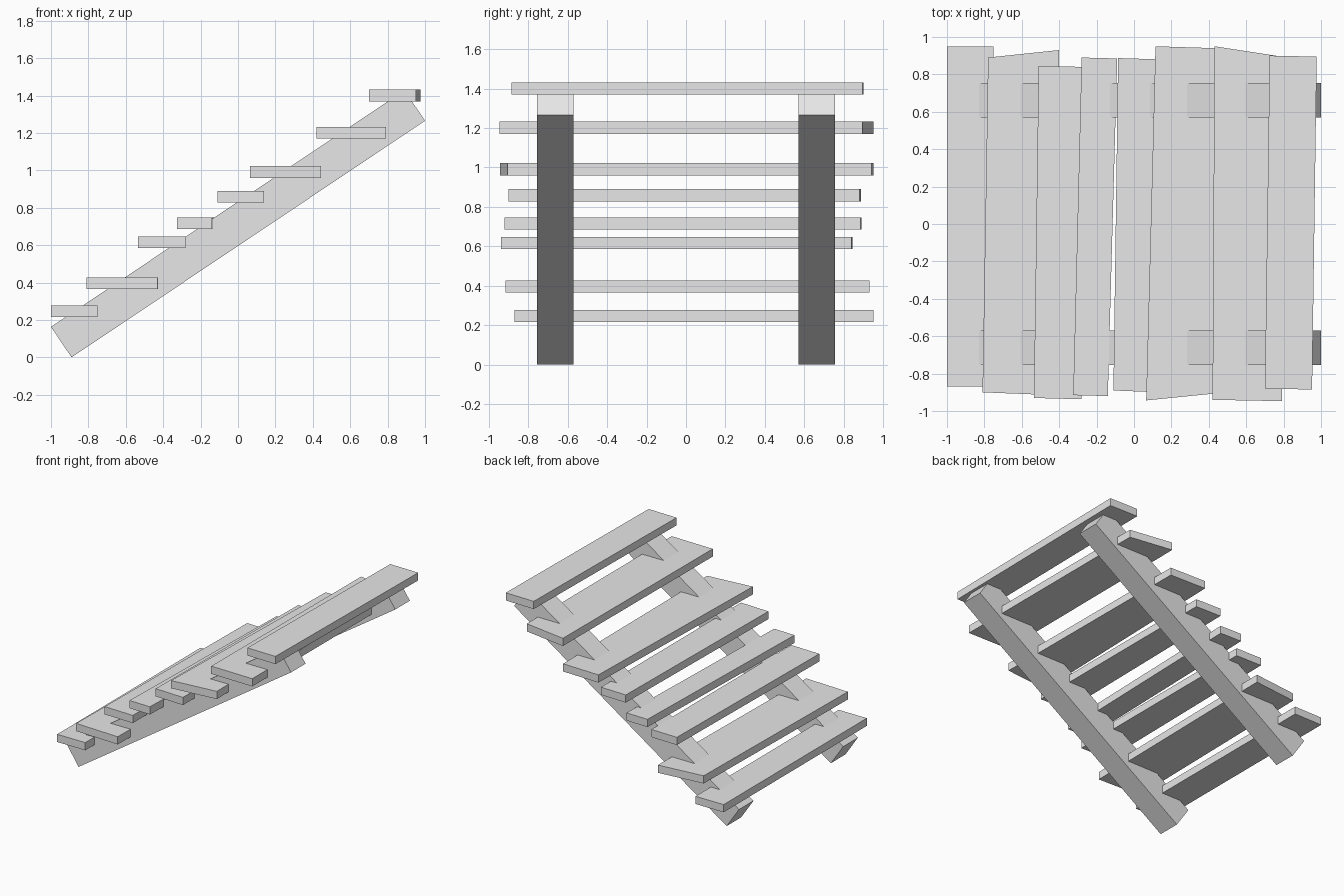
import bpy
import bmesh
from mathutils import Vector

default_cube = bpy.data.objects.get("Cube")
if default_cube:
    bpy.data.objects.remove(default_cube, do_unlink=True)

# Single pale grey colour
grey = bpy.data.materials.new("pale_grey")
grey.use_nodes = True
grey.diffuse_color = (0.8, 0.8, 0.8, 1)
grey.node_tree.nodes["Principled BSDF"].inputs["Base Color"].default_value = grey.diffuse_color


def extruded_part(name, outline, offset):
    """Flat-sided solid made by sweeping a four-cornered outline along an offset."""
    bm = bmesh.new()
    base = bm.faces.new([bm.verts.new(point) for point in outline])
    swept = bmesh.ops.extrude_face_region(bm, geom=[base], use_keep_orig=True)
    moved = [item for item in swept["geom"] if isinstance(item, bmesh.types.BMVert)]
    bmesh.ops.translate(bm, verts=moved, vec=Vector(offset))
    bmesh.ops.recalc_face_normals(bm, faces=bm.faces)
    mesh = bpy.data.meshes.new(name)
    bm.to_mesh(mesh)
    bm.free()
    mesh.materials.append(grey)
    part = bpy.data.objects.new(name, mesh)
    bpy.context.collection.objects.link(part)
    return part


# Two sloping rails, cut square at both ends
rail_profile = [(-1, 0.163), (-0.89, 0), (1, 1.265), (0.89, 1.428)]
rail_width = 0.185
for name, inner_y in (("right_rail", -0.755), ("left_rail", 0.57)):
    outline = [(x, inner_y, z) for x, z in rail_profile]
    extruded_part(name, outline, (0, rail_width, 0))

# Uneven plank treads: underside height, then corners
# in order front low side, front high side, back high side, back low side
plank_thickness = 0.062
planks = [
    (0.215, (-1, -0.87), (-0.75, -0.87), (-0.75, 0.95), (-1, 0.95)),
    (0.365, (-0.81, -0.9), (-0.43, -0.915), (-0.4, 0.93), (-0.78, 0.89)),
    (0.585, (-0.535, -0.93), (-0.28, -0.937), (-0.28, 0.84), (-0.51, 0.845)),
    (0.685, (-0.325, -0.915), (-0.14, -0.92), (-0.09, 0.885), (-0.28, 0.89)),
    (0.828, (-0.11, -0.89), (0.14, -0.9), (0.14, 0.88), (-0.085, 0.887)),
    (0.96, (0.065, -0.943), (0.445, -0.905), (0.435, 0.94), (0.115, 0.95)),
    (1.17, (0.42, -0.94), (0.79, -0.947), (0.79, 0.895), (0.43, 0.95)),
    (1.369, (0.7, -0.88), (0.952, -0.885), (0.977, 0.895), (0.725, 0.9)),
]
for number, (height, *corners) in enumerate(planks, 1):
    outline = [(x, y, height) for x, y in corners]
    extruded_part(f"plank_tread_{number}", outline, (0, 0, plank_thickness))
